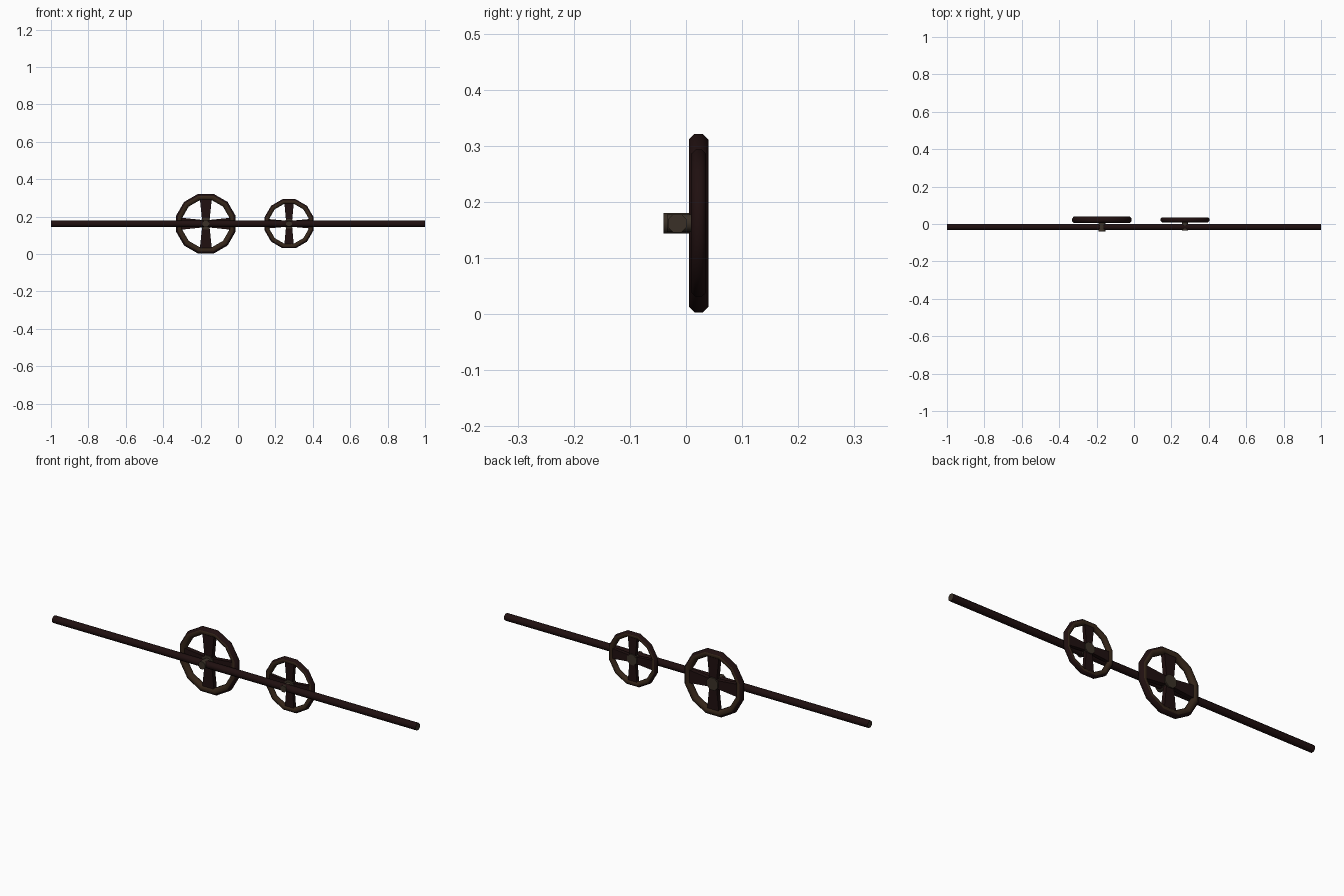
import bpy, bmesh, math
from mathutils import Vector, Matrix

if "Cube" in bpy.data.objects:
    bpy.data.objects.remove(bpy.data.objects["Cube"])


def mat(name, rgb):
    m = bpy.data.materials.new(name)
    m.diffuse_color = (*rgb, 1)
    m.use_nodes = True
    m.node_tree.nodes["Principled BSDF"].inputs["Base Color"].default_value = m.diffuse_color
    return m


DARK = mat("dark wood", (0.014, 0.005, 0.005))
BRONZE = mat("worn bronze", (0.036, 0.019, 0.010))
HUB = mat("hub iron", (0.042, 0.030, 0.020))
ZC, YW = 0.162, 0.0225


def finish(name, bm, mats, rule=None):
    bmesh.ops.recalc_face_normals(bm, faces=bm.faces)
    bm.normal_update()
    for f in bm.faces:
        f.material_index = rule(f) if rule else 0
    me = bpy.data.meshes.new(name)
    bm.to_mesh(me)
    bm.free()
    for m in mats:
        me.materials.append(m)
    ob = bpy.data.objects.new(name, me)
    bpy.context.collection.objects.link(ob)
    return ob


def smooth(ob, angle):
    bpy.ops.object.select_all(action='DESELECT')
    ob.select_set(True)
    bpy.context.view_layer.objects.active = ob
    bpy.ops.object.shade_smooth_by_angle(angle=math.radians(angle))


def rod(name, start, end, r, sides, mats, rule=None):
    # prism with flat sides facing the axes
    a, b = Vector(start), Vector(end)
    bm = bmesh.new()
    bmesh.ops.create_cone(bm, cap_ends=True, segments=sides, radius1=r, radius2=r, depth=(b - a).length)
    rot = (b - a).to_track_quat('Z', 'Y').to_matrix().to_4x4()
    bmesh.ops.transform(bm, verts=bm.verts, matrix=Matrix.Translation((a + b) / 2) @ rot @ Matrix.Rotation(math.pi / sides, 4, 'Z'))
    smooth(finish(name, bm, mats, rule), 50)


def wheel(name, cx, R, t, hub_r, collar_r, hub_front, hub_back, w_in, w_out):
    # rim: twelve-sided ring with an octagonal section, dark on the tread
    bm = bmesh.new()
    n, k = 12, 8
    outer = R / math.cos(math.pi / n)
    rings = []
    for i in range(n):
        a = 2 * math.pi * (i + 0.5) / n
        ring = []
        for j in range(k):
            b = 2 * math.pi * (j + 0.5) / k
            s = t / math.cos(math.pi / k)
            r = outer - t + s * math.cos(b)
            ring.append(bm.verts.new((cx + r * math.cos(a), YW + s * math.sin(b), ZC + r * math.sin(a))))
        rings.append(ring)
    for i in range(n):
        p, q = rings[i], rings[(i + 1) % n]
        for j in range(k):
            bm.faces.new((p[j], p[(j + 1) % k], q[(j + 1) % k], q[j]))

    def rim_rule(f):
        c = f.calc_center_median() - Vector((cx, 0, ZC))
        c.y = 0
        return 0 if f.normal.dot(c.normalized()) > 0.5 else 1
    smooth(finish(name + "_rim", bm, [DARK, BRONZE], rim_rule), 50)

    # four spokes flaring towards the rim
    bm = bmesh.new()
    d = t * 0.65
    for i in range(4):
        new = bmesh.ops.create_cube(bm, size=1)["verts"]
        for v in new:
            out = v.co.z > 0
            v.co = Vector((v.co.x * (w_out if out else w_in), v.co.y * 2 * d, R - 1.5 * t if out else 0))
        bmesh.ops.transform(bm, verts=new, matrix=Matrix.Translation((cx, YW, ZC)) @ Matrix.Rotation(i * math.pi / 2, 4, 'Y'))
    finish(name + "_spokes", bm, [DARK])

    # axle and the wider collar in the middle of the wheel
    rod(name + "_axle", (cx, hub_front, ZC), (cx, YW, ZC), hub_r, 8, [HUB])
    rod(name + "_collar", (cx, YW - t * 0.9, ZC), (cx, hub_back, ZC), collar_r, 8, [HUB])


# long bar with lighter ends
rod("long_bar", (-1, -0.0155, ZC), (1, -0.0155, ZC), 0.018, 8, [DARK, HUB],
    lambda f: 1 if abs(f.normal.x) > 0.9 else 0)
wheel("large_wheel", -0.172, 0.159, 0.0175, 0.020, 0.033, -0.04, 0.04, 0.036, 0.064)
wheel("small_wheel", 0.273, 0.131, 0.0135, 0.017, 0.028, -0.034, 0.036, 0.030, 0.050)
